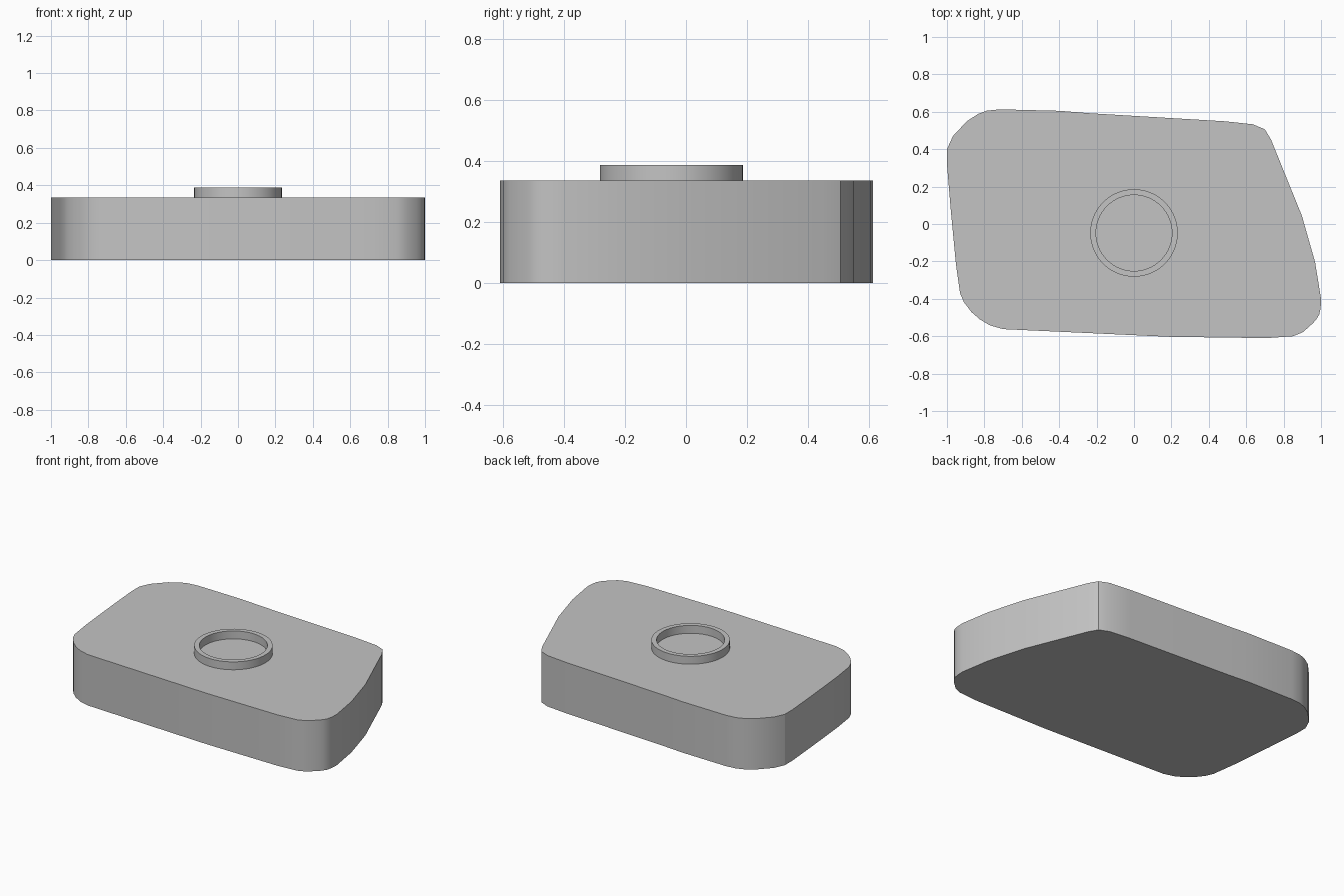
import bpy, bmesh, math

SLAB_TOP, RIM_TOP = 0.335, 0.387
RIM_CENTER = (0.0, -0.048)
RIM_OUTER, RIM_INNER = 0.234, 0.203
SIDES = 64

if "Cube" in bpy.data.objects:
    bpy.data.objects.remove(bpy.data.objects["Cube"])

# One plain grey for the whole model
grey = bpy.data.materials.new("plain grey")
grey.use_nodes = True
color = (0.55, 0.55, 0.55, 1)
grey.diffuse_color = color
grey.node_tree.nodes["Principled BSDF"].inputs["Base Color"].default_value = color


def finish(name, bm):
    """Turn a bmesh into a named, coloured, smoothly shaded object."""
    bmesh.ops.recalc_face_normals(bm, faces=bm.faces)
    mesh = bpy.data.meshes.new(name)
    bm.to_mesh(mesh)
    bm.free()
    mesh.materials.append(grey)
    obj = bpy.data.objects.new(name, mesh)
    bpy.context.collection.objects.link(obj)
    bpy.ops.object.select_all(action="DESELECT")
    obj.select_set(True)
    bpy.context.view_layer.objects.active = obj
    bpy.ops.object.shade_smooth_by_angle(angle=math.radians(23))
    return obj


def extrude_up(bm, faces, height):
    """Raise flat faces into a closed solid."""
    made = bmesh.ops.extrude_face_region(bm, geom=faces, use_keep_orig=True)
    verts = [g for g in made["geom"] if isinstance(g, bmesh.types.BMVert)]
    bmesh.ops.translate(bm, verts=verts, vec=(0, 0, height))


# Slab: skewed rounded outline, clockwise from the right-hand corner
outline = [
    (-1, .40), (-.968, .47), (-.893, .55), (-.834, .588), (-.786, .606),
    (-.717, .613), (-.396, .605), (-.235, .592), (.487, .549), (.636, .533),
    (.70, .506), (.733, .45), (.898, .043), (.968, -.203), (1, -.40),
    (.998, -.45), (.99, -.485), (.975, -.51), (.957, -.53), (.904, -.578),
    (.85, -.60), (.71, -.61), (.19, -.603), (-.70, -.562), (-.77, -.542),
    (-.824, -.51), (-.87, -.47), (-.91, -.417), (-.93, -.37), (-.952, -.214),
    (-.98, .08), (-1, .32),
]
bm = bmesh.new()
base = bm.faces.new([bm.verts.new((x, y, 0)) for x, y in outline])
extrude_up(bm, [base], SLAB_TOP)
finish("slab_body", bm)

# Raised rim: a tube standing on the slab, slightly sunk into it
SINK = 0.01
bm = bmesh.new()
loops = []
for radius in (RIM_INNER, RIM_OUTER):
    angles = [2 * math.pi * i / SIDES for i in range(SIDES)]
    loops.append([bm.verts.new((RIM_CENTER[0] + radius * math.cos(a),
                                RIM_CENTER[1] + radius * math.sin(a),
                                SLAB_TOP - SINK)) for a in angles])
inner, outer = loops
faces = []
for i in range(SIDES):
    j = (i + 1) % SIDES
    faces.append(bm.faces.new((inner[i], outer[i], outer[j], inner[j])))
extrude_up(bm, faces, RIM_TOP - SLAB_TOP + SINK)
finish("raised_rim", bm)
